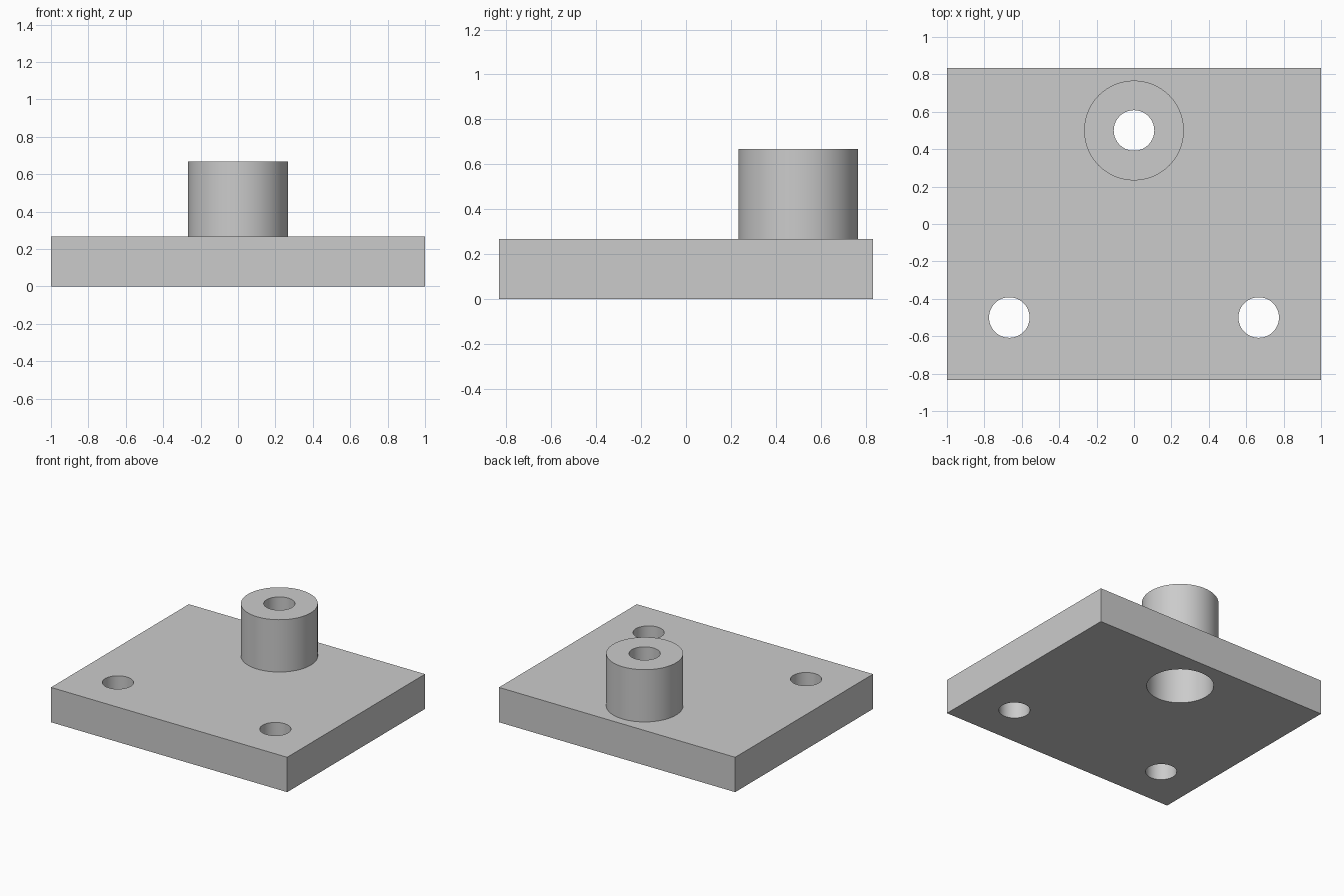
import bpy
import math

cube = bpy.data.objects.get("Cube")
if cube:
    bpy.data.objects.remove(cube, do_unlink=True)

U = 1 / 30                       # one design unit
WIDTH, DEPTH, THICK = 60 * U, 50 * U, 8 * U
BOSS_Y, BOSS_R, TOP = 15 * U, 8 * U, 20 * U
HOLE_R, HOLE_X, HOLE_Y = 3.25 * U, 20 * U, -15 * U
BORE_R, BORE_TOP = 7 * U, 12 * U

grey = bpy.data.materials.new("plain_grey")
grey.use_nodes = True
colour = (0.6, 0.6, 0.6, 1)
grey.diffuse_color = colour
grey.node_tree.nodes["Principled BSDF"].inputs["Base Color"].default_value = colour


def cylinder(name, x, y, radius, z0, z1):
    bpy.ops.mesh.primitive_cylinder_add(
        vertices=96, radius=radius, depth=z1 - z0, location=(x, y, (z0 + z1) / 2))
    obj = bpy.context.object
    obj.name = name
    obj.data.materials.append(grey)
    return obj


def combine(body, tool, operation):
    """Apply a boolean to the body and discard the tool."""
    mod = body.modifiers.new(operation.title(), "BOOLEAN")
    mod.operation, mod.solver, mod.object = operation, "EXACT", tool
    bpy.ops.object.select_all(action="DESELECT")
    bpy.context.view_layer.objects.active = body
    body.select_set(True)
    bpy.ops.object.modifier_apply(modifier=mod.name)
    bpy.data.objects.remove(tool, do_unlink=True)


# Rectangular base plate
bpy.ops.mesh.primitive_cube_add(size=1, location=(0, 0, THICK / 2))
plate = bpy.context.object
plate.name = "mounting_plate"
plate.scale = (WIDTH, DEPTH, THICK)
bpy.ops.object.transform_apply(location=True, rotation=False, scale=True)
plate.data.materials.append(grey)

# Raised round boss, rooted inside the plate
combine(plate, cylinder("boss", 0, BOSS_Y, BOSS_R, THICK / 2, TOP), "UNION")

# Wide bore from below, narrow hole through the boss top
combine(plate, cylinder("bore", 0, BOSS_Y, BORE_R, -U, BORE_TOP), "DIFFERENCE")
combine(plate, cylinder("boss_hole", 0, BOSS_Y, HOLE_R, BORE_TOP - U, TOP + U), "DIFFERENCE")

# Pair of mounting holes near the front corners
for side in (-1, 1):
    combine(plate, cylinder("hole", side * HOLE_X, HOLE_Y, HOLE_R, -U, THICK + U), "DIFFERENCE")

# Smooth the round walls, keep the rims crisp
bpy.ops.object.select_all(action="DESELECT")
plate.select_set(True)
bpy.context.view_layer.objects.active = plate
bpy.ops.object.shade_smooth_by_angle(angle=math.radians(30))
